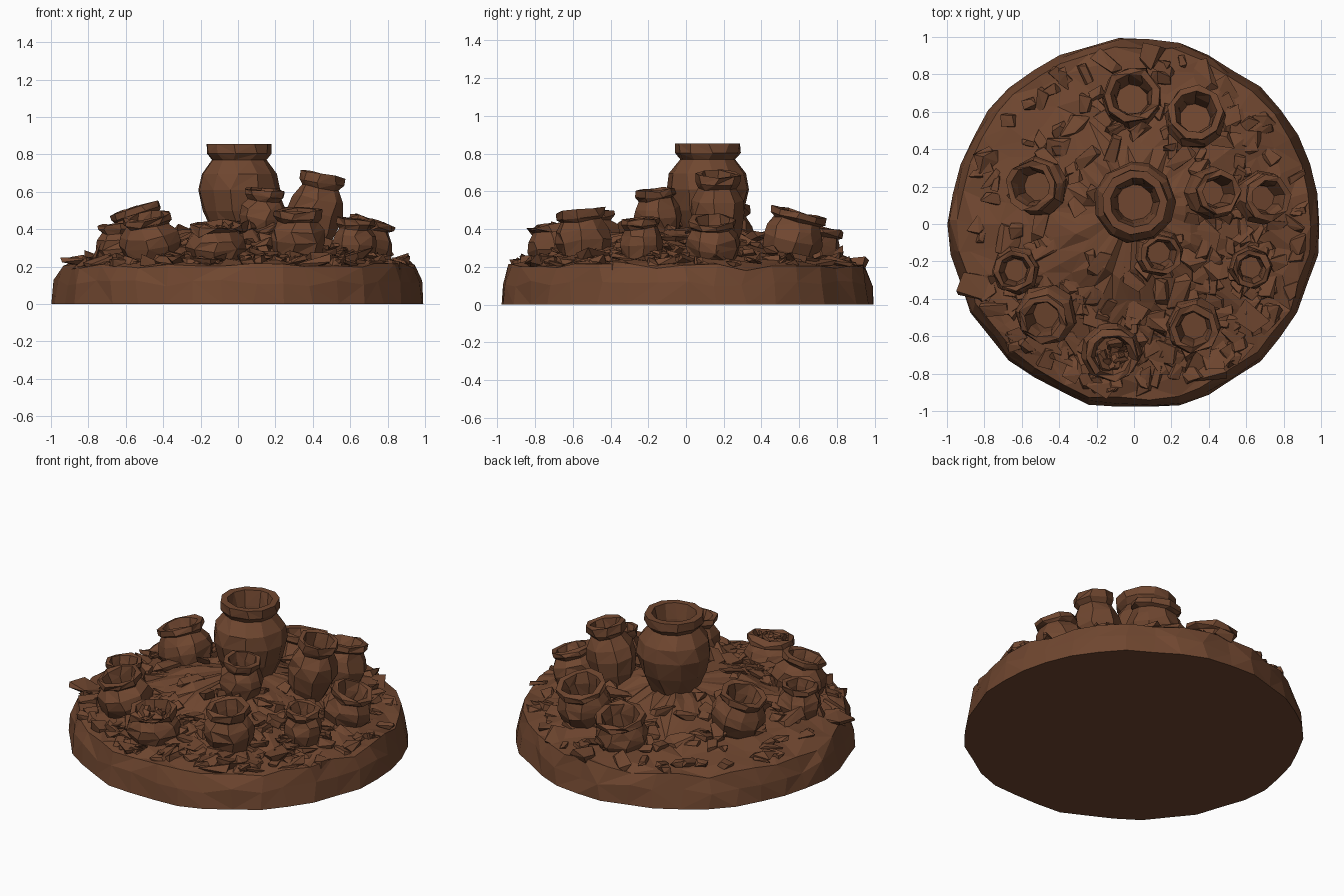
import bpy, bmesh, math, random
from mathutils import Vector, Matrix, Euler

if "Cube" in bpy.data.objects:
    bpy.data.objects.remove(bpy.data.objects["Cube"])

random.seed(5)
clay = bpy.data.materials.new("brown clay")
clay.diffuse_color = (0.16, 0.062, 0.029, 1)
clay.use_nodes = True
clay.node_tree.nodes["Principled BSDF"].inputs["Base Color"].default_value = clay.diffuse_color


def finish(bm, name):
    bmesh.ops.recalc_face_normals(bm, faces=bm.faces)
    me = bpy.data.meshes.new(name)
    bm.to_mesh(me)
    bm.free()
    me.materials.append(clay)
    ob = bpy.data.objects.new(name, me)
    bpy.context.collection.objects.link(ob)
    return ob


# height of the mound at a given radius
SLOPE = [(0, .42), (.3, .39), (.5, .315), (.7, .25), (.85, .225), (.94, .205), (1.1, .18)]


def ground(x, y):
    r = math.hypot(x, y)
    for (r0, z0), (r1, z1) in zip(SLOPE, SLOPE[1:]):
        if r <= r1:
            return z0 + (z1 - z0) * (r - r0) / (r1 - r0)
    return SLOPE[-1][1]


def loft(bm, rings):
    for a, b in zip(rings, rings[1:]):
        n = len(a)
        for i in range(n):
            q = [a[i], a[(i + 1) % n], b[(i + 1) % n], b[i]]
            k = random.randint(0, 1)
            bm.faces.new((q[k], q[k + 1], q[k + 2]))
            bm.faces.new((q[k], q[k + 2], q[(k + 3) % 4]))


# round earthen base: steep rocky edge with upright facets, then a rough mound
N = 38
bm = bmesh.new()
edge = [random.uniform(-.015, .01) for _ in range(N)]
rings = []
for r, z in [(.99, 0), (.975, .11), (.945, .2), (.86, None), (.72, None), (.58, None),
             (.44, None), (.28, None)]:
    ring = []
    for i in range(N):
        a = 2 * math.pi * (i + (random.uniform(-.2, .2) if z else 0)) / N
        if z is not None:
            rr = r + edge[i] + (random.uniform(-.01, .01) if z else 0)
            zz = z + (random.uniform(-.02, .018) if z else 0)
        else:
            rr = r + random.uniform(-.04, .04)
            zz = ground(rr, 0) + random.uniform(-.02, .02)
        ring.append(bm.verts.new((rr * math.cos(a), rr * math.sin(a), zz)))
    rings.append(ring)
loft(bm, rings)
bm.faces.new(rings[0])
top = bm.verts.new((0, .1, .42))
last = rings[-1]
for i in range(N):
    bm.faces.new((last[i], last[(i + 1) % N], top))
finish(bm, "earth_mound")

# clay jars: rim centre, body radius, rim radius, height, lean, sides
JARS = [
    ("large_jar", (.005, .115, .855), .217, .172, .47, (0, 0), 11),
    ("back_jar", (-.01, .69, .415), .155, .150, .27, (0, .2), 9),
    ("back_right_jar", (.33, .60, .49), .16, .150, .29, (.02, .26), 9),
    ("tall_right_jar", (.455, .17, .69), .145, .118, .40, (.2, .03), 8),
    ("far_right_jar", (.72, .14, .45), .145, .125, .27, (.3, 0), 8),
    ("right_jar", (.63, -.24, .455), .115, .102, .27, (.05, -.05), 8),
    ("front_right_jar", (.32, -.56, .50), .148, .128, .31, (0, -.1), 8),
    ("small_centre_jar", (.145, -.165, .61), .128, .110, .28, (.1, -.08), 8),
    ("broken_front_jar", (-.12, -.70, .435), .158, .14, .26, (0, -.12), 9),
    ("front_left_jar", (-.49, -.51, .47), .165, .13, .28, (-.15, -.2), 8),
    ("left_jar", (-.64, -.25, .425), .13, .11, .24, (-.06, -.03), 8),
    ("back_left_jar", (-.555, .20, .515), .16, .138, .30, (-.3, 0), 9),
]


def jar(name, rim, R, rr, H, lean, n):
    # (radius, depth below rim as share of height): outside, over the lip, down the inside
    prof = [(R * .66, 1), (R * .88, .76), (R, .52), (R * .93, .34), (rr * .84, .18),
            (rr, .11), (rr, 0), (rr * .76, 0), (rr * .64, .2), (rr * .55, .5)]
    axis = Vector((lean[0], lean[1], 1)).normalized()
    M = Matrix.Translation(rim) @ Vector((0, 0, 1)).rotation_difference(axis).to_matrix().to_4x4()
    rough = .015 if name == "large_jar" else .035
    broken = name.startswith("broken")
    turn = random.random()
    bm = bmesh.new()
    rings = []
    for k, (r, d) in enumerate(prof):
        ring = []
        for i in range(n):
            a = 2 * math.pi * (i + turn + random.uniform(-.2, .2)) / n
            q = r * (1.02 + random.uniform(-rough, rough))
            z = -d * H + (random.uniform(-.008, .008) if name != "large_jar" else 0)
            if broken and k in (5, 6, 7):
                z += random.uniform(-.04, .02)
            ring.append(bm.verts.new(M @ Vector((q * math.cos(a), q * math.sin(a), z))))
        rings.append(ring)
    loft(bm, rings)
    bm.faces.new(rings[0])
    bm.faces.new(rings[-1])
    finish(bm, name)


for j in JARS:
    jar(*j)


# angular shard: squashed cube with shaken corners
def shard(bm, x, y, z, s, tilt=.35):
    rot = Euler([random.uniform(-tilt, tilt), random.uniform(-tilt, tilt), random.uniform(0, 6.28)])
    dims = (s * random.uniform(.8, 1.4), s * random.uniform(.4, .9), s * random.uniform(.25, .45))
    M = Matrix.LocRotScale(Vector((x, y, z)), rot, Vector(dims))
    pts = [bm.verts.new(M @ Vector([c * random.uniform(.3, 1) for c in (sx, sy, sz)]))
           for sx in (-1, 1) for sy in (-1, 1) for sz in (-1, 1)]
    bmesh.ops.convex_hull(bm, input=pts)


# rubble half sunk between the jars, thicker at the front and right
bm = bmesh.new()
count = 0
while count < 190:
    a = random.uniform(0, 2 * math.pi)
    r = .91 * math.sqrt(random.random())
    x, y = r * math.cos(a), r * math.sin(a)
    weight = .25 + (.5 if y < -.3 else 0) + (.25 if x > .35 else 0)
    if r < .45:
        weight *= .4
    if random.random() > weight:
        continue
    if any(math.hypot(x - j[1][0], y - j[1][1]) < j[2] * .95 for j in JARS):
        continue
    shard(bm, x, y, ground(x, y) + random.uniform(-.005, .01), random.uniform(.05, .09))
    count += 1
finish(bm, "rubble")

# chips piled around the jar feet
bm = bmesh.new()
for name, (cx, cy, cz), R, rr, H, lean, n in JARS[1:]:
    fx, fy = cx - lean[0] * H, cy - lean[1] * H
    for i in range(5):
        a = random.uniform(0, 6.28)
        x, y = fx + R * math.cos(a), fy + R * math.sin(a)
        if math.hypot(x, y) < .88:
            shard(bm, x, y, ground(x, y) + .01, random.uniform(.04, .07), .5)
finish(bm, "jar_foot_chips")

# broken pieces filling the front jar
bm = bmesh.new()
for i in range(14):
    a, r = random.uniform(0, 6.28), random.uniform(0, .1)
    shard(bm, -.12 + r * math.cos(a), -.70 + r * math.sin(a), random.uniform(.36, .42),
          random.uniform(.03, .055), .8)
finish(bm, "jar_fragments")

# leaning spike on the left edge
bm = bmesh.new()
p = [bm.verts.new(v) for v in [(-.79, -.28, .22), (-.77, -.33, .22), (-.76, -.27, .22),
                               (-.71, -.28, .40)]]
bmesh.ops.convex_hull(bm, input=p)
finish(bm, "edge_spike")
